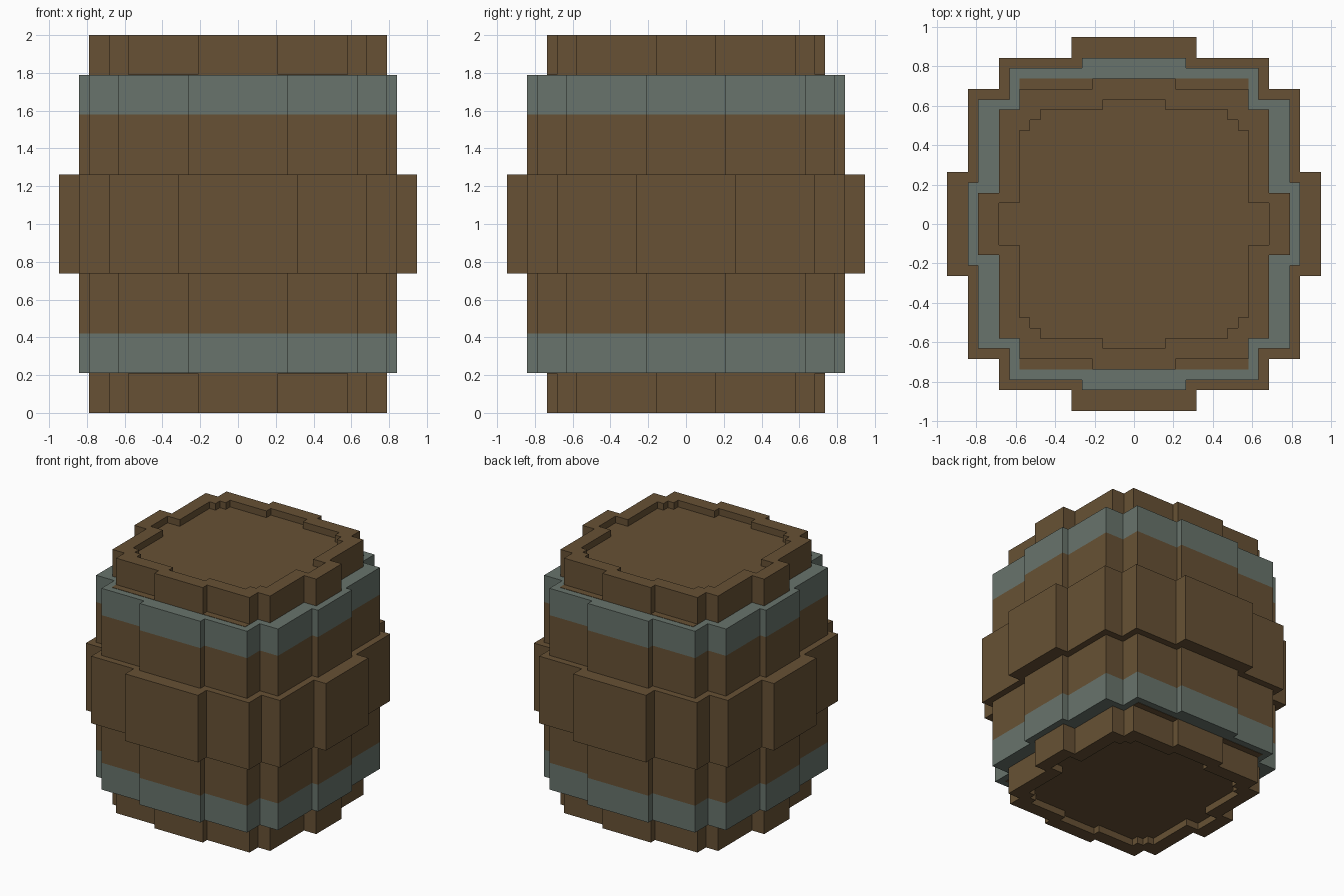
import bpy, bmesh

if "Cube" in bpy.data.objects:
    bpy.data.objects.remove(bpy.data.objects["Cube"])

U = 2 / 38  # grid step of the blocky style


def material(name, rgb):
    m = bpy.data.materials.new(name)
    m.diffuse_color = (*rgb, 1)
    m.use_nodes = True
    m.node_tree.nodes["Principled BSDF"].inputs["Base Color"].default_value = m.diffuse_color
    return m


WOOD = material("brown wood", (0.136, 0.083, 0.035))
IRON = material("grey green iron", (0.138, 0.174, 0.150))


def outline(rects):
    """Stepped outline around centred rectangles (half x, half y), widest first."""
    q = []
    for i, (x, y) in enumerate(rects):
        if i:
            q.append((x, rects[i - 1][1]))
        q.append((x, y))
    loop = q + [(-x, y) for x, y in reversed(q)]
    loop += [(-x, -y) for x, y in q] + [(x, -y) for x, y in reversed(q)]
    return [(x * U, y * U) for x, y in loop]


def prism(name, z0, z1, mat, *profiles):
    """Extrude an outline, with an optional second outline as a hole."""
    bm = bmesh.new()
    edges = []
    for p in profiles:
        vs = [bm.verts.new((x, y, z0)) for x, y in outline(p)]
        edges += [bm.edges.new((vs[i - 1], vs[i])) for i in range(len(vs))]
    bmesh.ops.triangle_fill(bm, edges=edges, use_beauty=True, normal=(0, 0, 1))
    ret = bmesh.ops.extrude_face_region(bm, geom=bm.faces[:], use_keep_orig=True)
    top = [g for g in ret["geom"] if isinstance(g, bmesh.types.BMVert)]
    bmesh.ops.translate(bm, verts=top, vec=(0, 0, z1 - z0))
    bmesh.ops.recalc_face_normals(bm, faces=bm.faces[:])
    me = bpy.data.meshes.new(name)
    bm.to_mesh(me)
    bm.free()
    me.materials.append(mat)
    ob = bpy.data.objects.new(name, me)
    bpy.context.collection.objects.link(ob)
    return ob


# Cross-sections in grid steps
BULGE = [(18, 5), (16, 13), (13, 16), (6, 18)]
BODY = [(16, 4), (15, 12), (12, 15), (5, 16)]
RIM = [(15, 3), (13, 11), (11, 13), (4, 14)]
OPENING = [(13, 2), (11, 9), (10, 10), (9, 11), (3, 12)]
EDGE = [(11, 14)]

# Wide middle of the barrel
prism("middle_bulge", 14 * U, 24 * U, WOOD, BULGE)

# Staves, hoop, rim and lid, mirrored to both ends
for end in ("bottom", "top"):
    def part(name, a, b, mat, *profiles):
        z0, z1 = (a * U, b * U) if end == "bottom" else (2 - b * U, 2 - a * U)
        prism(f"{end}_{name}", z0, z1, mat, *profiles)

    part("staves", 8, 14, WOOD, BODY)
    part("hoop", 4, 8, IRON, BODY)
    part("rim", 0, 4, WOOD, RIM, OPENING)
    part("lid", 1, 4, WOOD, OPENING)
    # thin wooden strip showing inside the hoop
    part("hoop_inlay", 3.95, 4, WOOD, EDGE)
